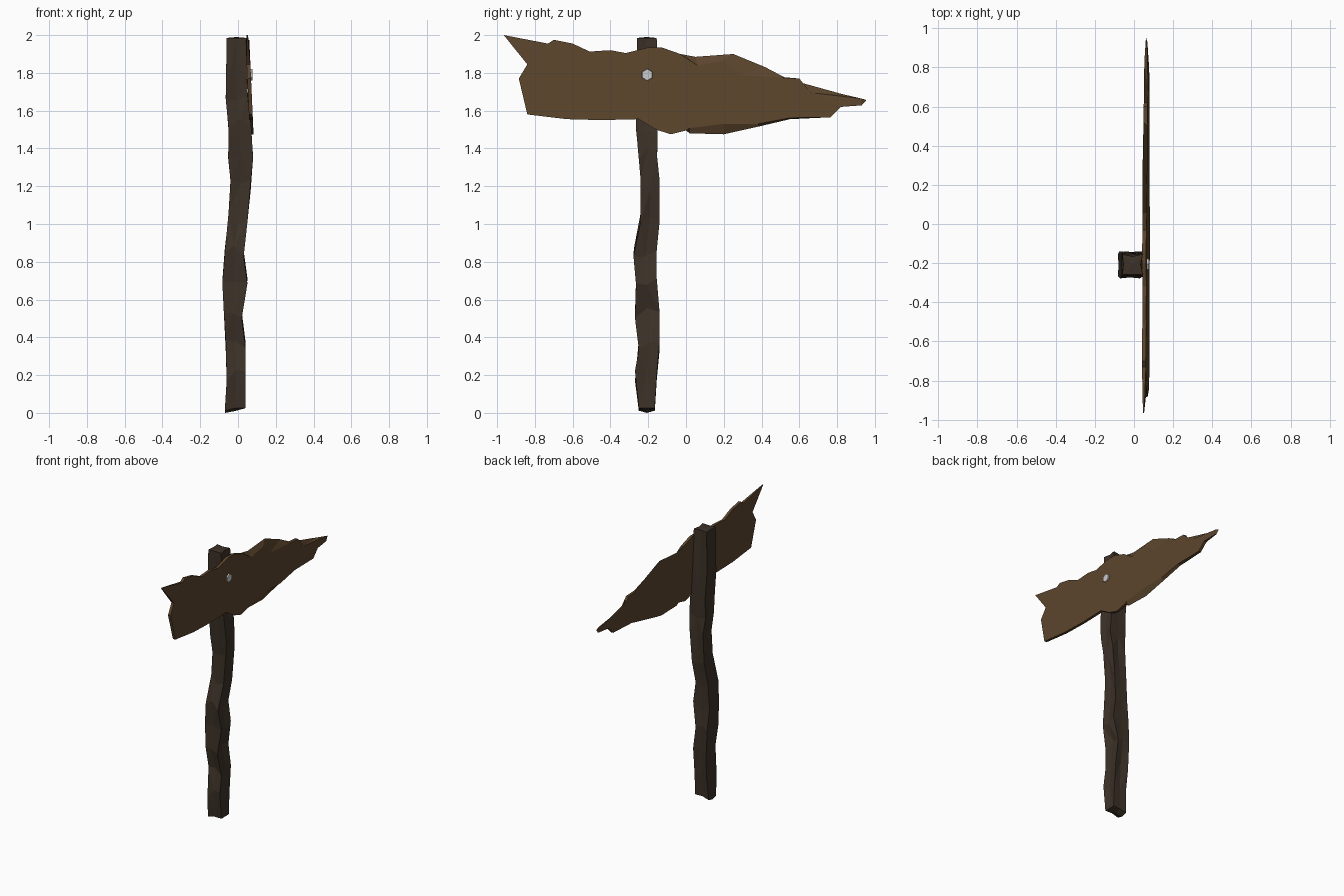
import bpy, bmesh, random
from math import radians
from mathutils import Matrix

if "Cube" in bpy.data.objects:
    bpy.data.objects.remove(bpy.data.objects["Cube"])

random.seed(4)


def finish(bm, name, colour=None):
    bmesh.ops.recalc_face_normals(bm, faces=bm.faces[:])
    mesh = bpy.data.meshes.new(name)
    bm.to_mesh(mesh)
    bm.free()
    obj = bpy.data.objects.new(name, mesh)
    bpy.context.collection.objects.link(obj)
    if colour:
        mat = bpy.data.materials.new(name + "_wood")
        mat.diffuse_color = (*colour, 1)
        mat.use_nodes = True
        mat.node_tree.nodes["Principled BSDF"].inputs["Base Color"].default_value = mat.diffuse_color
        mesh.materials.append(mat)
    return obj


def bridge(bm, a, b):
    n = len(a)
    for i in range(n):
        j = (i + 1) % n
        bm.faces.new((a[i], a[j], b[j], b[i]))


# Crooked post: height, x min, x max, y min, y max of each section
sections = [
    (0.025, -0.07, 0.04, -0.25, -0.165), (0.20, -0.06, 0.04, -0.27, -0.155),
    (0.36, -0.065, 0.04, -0.25, -0.14), (0.53, -0.075, 0.02, -0.27, -0.14),
    (0.69, -0.083, 0.05, -0.265, -0.155), (0.85, -0.07, 0.03, -0.278, -0.155),
    (1.03, -0.05, 0.05, -0.24, -0.14), (1.20, -0.04, 0.068, -0.24, -0.14),
    (1.37, -0.052, 0.08, -0.25, -0.153), (1.52, -0.05, 0.07, -0.265, -0.15),
    (1.68, -0.065, 0.05, -0.26, -0.15), (1.985, -0.06, 0.045, -0.26, -0.155)]
bm = bmesh.new()
rings = []
for k, (z, x0, x1, y0, y1) in enumerate(sections):
    xm, ym = (x0 + x1) / 2, (y0 + y1) / 2
    ring = []
    for i, (x, y) in enumerate([(x0, y0), (xm, y0), (x1, y0), (x1, ym),
                                (x1, y1), (xm, y1), (x0, y1), (x0, ym)]):
        dent = random.uniform(0.0, 0.24) if i % 2 else 0.0   # shallow grooves between corners
        shift = 0 if k in (0, len(sections) - 1) else random.uniform(-0.035, 0.035)
        ring.append(bm.verts.new((x + (xm - x) * dent, y + (ym - y) * dent, z + shift)))
    rings.append(ring)
for a, b in zip(rings, rings[1:]):
    bridge(bm, a, b)
rings[0][7].co.z = 0.0          # worn foot
rings[0][0].co.z = rings[0][6].co.z = 0.012
for ring, z in ((rings[0], 0.01), (rings[-1], 1.99)):
    centre = bm.verts.new(((ring[0].co.x + ring[4].co.x) / 2, -0.208, z))
    for i in range(8):
        bm.faces.new((ring[i], ring[(i + 1) % 8], centre))
bmesh.ops.triangulate(bm, faces=bm.faces[:])
finish(bm, "post", (0.046, 0.032, 0.021))

# Ragged board outline (y, z); the chipped edges move inward on the outer face
outline = [
    (-0.965, 2.0), (-0.73, 1.955), (-0.70, 1.975), (-0.60, 1.955), (-0.51, 1.913),
    (-0.40, 1.92), (-0.32, 1.905), (-0.20, 1.935), (-0.13, 1.935), (-0.03, 1.90),
    (0.05, 1.885), (0.25, 1.90), (0.42, 1.83), (0.52, 1.777), (0.60, 1.77),
    (0.62, 1.745), (0.83, 1.687), (0.955, 1.656), (0.93, 1.628), (0.82, 1.62),
    (0.765, 1.565), (0.55, 1.555), (0.38, 1.515), (0.20, 1.475), (0.02, 1.48),
    (0.0, 1.495), (-0.08, 1.475), (-0.16, 1.50), (-0.25, 1.555), (-0.45, 1.55),
    (-0.63, 1.555), (-0.84, 1.58), (-0.885, 1.77), (-0.84, 1.845)]
chips = {10: (0.06, 1.84), 11: (0.20, 1.865), 12: (0.28, 1.79), 13: (0.50, 1.775),
         16: (0.66, 1.695), 17: (0.93, 1.664), 21: (0.55, 1.562), 22: (0.38, 1.53),
         23: (0.20, 1.53), 24: (0.02, 1.508)}


def board_x(y, z, side):
    half = 0.003 if abs(y) > 0.9 else 0.010
    return 0.06 - 0.045 * (z - 1.75) + side * half


bm = bmesh.new()
back = [bm.verts.new((board_x(y, z, -1), y, z)) for y, z in outline]
front = []
for i, p in enumerate(outline):
    y, z = chips.get(i, p)
    front.append(bm.verts.new((board_x(y, z, 1), y, z)))
bridge(bm, back, front)
caps = [bm.faces.new(back), bm.faces.new(front)]
bmesh.ops.triangulate(bm, faces=caps)
finish(bm, "sign_board", (0.107, 0.060, 0.026))

# Hexagonal bolt head
bm = bmesh.new()
bmesh.ops.create_cone(bm, cap_ends=True, segments=6, radius1=0.034, radius2=0.030, depth=0.02,
                      matrix=Matrix.Translation((0.066, -0.205, 1.79))
                      @ Matrix.Rotation(radians(90), 4, 'Y') @ Matrix.Rotation(radians(90), 4, 'Z'))
finish(bm, "bolt_head")
